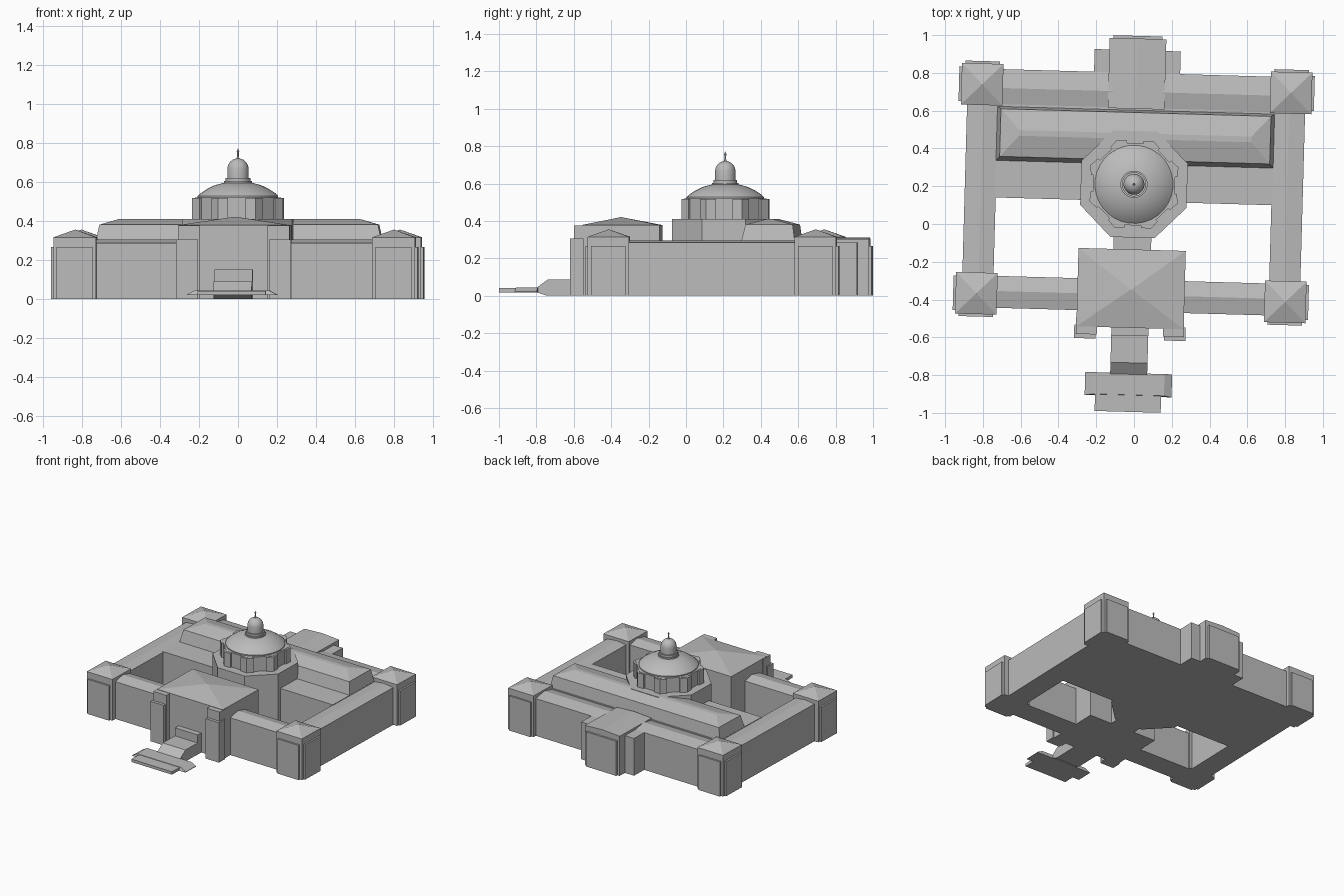
import bpy, bmesh, math

cube = bpy.data.objects.get("Cube")
if cube:
    bpy.data.objects.remove(cube, do_unlink=True)

TURN = -0.028   # whole building stands slightly turned on its plot
CX = -0.006     # centre line of the plan

stone = bpy.data.materials.new("grey stone")
stone.use_nodes = True
GREY = (0.5, 0.5, 0.5, 1)
stone.diffuse_color = GREY
stone.node_tree.nodes["Principled BSDF"].inputs["Base Color"].default_value = GREY


def finish(name, bm):
    bmesh.ops.remove_doubles(bm, verts=bm.verts, dist=1e-5)
    bmesh.ops.recalc_face_normals(bm, faces=bm.faces)
    me = bpy.data.meshes.new(name)
    bm.to_mesh(me)
    bm.free()
    ob = bpy.data.objects.new(name, me)
    bpy.context.collection.objects.link(ob)
    me.materials.append(stone)
    ob.rotation_euler.z = TURN
    return ob


def loft(name, rings):
    """Closed solid through a stack of equally long point rings."""
    bm = bmesh.new()
    rows = [[bm.verts.new(p) for p in ring] for ring in rings]
    n = len(rows[0])
    for a, b in zip(rows, rows[1:]):
        for i in range(n):
            j = (i + 1) % n
            bm.faces.new((a[i], a[j], b[j], b[i]))
    bm.faces.new(rows[0])
    bm.faces.new(rows[-1])
    bmesh.ops.dissolve_degenerate(bm, dist=1e-5, edges=bm.edges)
    return finish(name, bm)


def rect(x0, x1, y0, y1, z):
    return [(CX + x0, y0, z), (CX + x1, y0, z), (CX + x1, y1, z), (CX + x0, y1, z)]


def block(name, x0, x1, y0, y1, z0, z1, roof=None, ridge=None):
    """Box; roof = ridge height, ridge = (x0, x1, y0, y1) of the roof top."""
    rings = [rect(x0, x1, y0, y1, z0), rect(x0, x1, y0, y1, z1)]
    if roof:
        rings.append(rect(*ridge, roof))
    return loft(name, rings)


def ngon(radius, z, cy, sides=8):
    return [(CX + radius * math.cos(math.tau * (i + .5) / sides),
             cy + radius * math.sin(math.tau * (i + .5) / sides), z) for i in range(sides)]


# Front and back wings with gable roofs
block("back_wing", -.72, .72, .61, .8, 0, .285, .305, (-.72, .72, .7, .7))
for s, side in ((-1, "right"), (1, "left")):
    x0, x1 = sorted((s * .28, s * .72))
    block(side + "_front_wing", x0, x1, -.464, -.295, 0, .285, .305, (x0, x1, -.375, -.375))
    # Side wing
    x0, x1 = sorted((s * .73, s * .895))
    block(side + "_side_wing", x0, x1, -.29, .62, 0, .285, .294, (s * .81, s * .81, -.29, .62))

    # Corner towers with pyramid roofs and shallow outer panels
    for cy, t, end in ((-.39, -1, "front"), (.717, 1, "back")):
        name = f"{side}_{end}_tower"
        c, h = s * .818, .11
        block(name, c - h, c + h, cy - h, cy + h, 0, .315, .355, (c, c, cy, cy))
        x0, x1 = sorted((c, c + s * .123))
        block(name + "_side_panel", x0, x1, cy - .092, cy + .092, 0, .265)
        y0, y1 = sorted((cy, cy + t * .123))
        block(name + "_end_panel", c - .092, c + .092, y0, y1, 0, .265)

    # Piers of the entrance pavilion
    x0, x1 = sorted((s * .175, s * .286))
    block(side + "_entrance_pier", x0, x1, -.59, -.5, 0, .375)
    x0, x1 = sorted((s * .182, s * .295))
    block(side + "_pier_panel", x0, x1, -.612, -.54, 0, .305)

# Cross hall with raised tapering upper storey and hipped roof
block("hall", -.735, .735, .12, .615, 0, .29)
loft("hall_roof", [rect(-.735, .735, .315, .603, .285), rect(-.715, .715, .338, .59, .38),
                   rect(-.615, .615, .45, .48, .41)])

# Entrance pavilion, link and porch
block("entrance_pavilion", -.284, .284, -.55, -.135, 0, .378, .42, (-.005, .005, -.35, -.345))
block("link", -.1, .1, -.15, 0, 0, .29)
block("porch", -.098, .098, -.592, -.54, 0, .15)

# Back pavilion with shoulders
block("back_pavilion", -.15, .15, .61, .982, 0, .303, .312, (0, 0, .61, .982))
block("back_panel", -.13, .13, .9, .996, 0, .265)
block("back_shoulders", -.228, .228, .78, .92, 0, .285)

# Ramp and forecourt
PATH = [(-.55, 0), (-.74, 0), (-.8, .02), (-.8, .04), (-.735, .088), (-.55, .088)]
loft("ramp", [[(CX + x, y, z) for y, z in PATH] for x in (-.098, .098)])
loft("forecourt", [rect(-.23, .23, -.912, -.79, .018), rect(-.23, .23, -.912, -.79, .022),
                   rect(-.19, .19, -.905, -.79, .043)])
block("forecourt_front", -.175, .175, -.995, -.9, .018, .04)

# Octagonal crossing and drum
DY = .21
loft("crossing", [ngon(.305, 0, DY), ngon(.305, .41, DY)])
loft("drum", [ngon(.235, .4, DY), ngon(.235, .52, DY)])

# Drum piers, one wedge at each corner
bm = bmesh.new()
for i in range(8):
    a = math.tau * (i + .5) / 8
    plan = [(.2, -.035), (.229, -.047), (.252, 0), (.229, .047), (.2, .035)]
    rows = []
    for z in (.4, .518):
        rows.append([bm.verts.new((CX + r * math.cos(a) - w * math.sin(a),
                                   DY + r * math.sin(a) + w * math.cos(a), z)) for r, w in plan])
    for j in range(5):
        k = (j + 1) % 5
        bm.faces.new((rows[0][j], rows[0][k], rows[1][k], rows[1][j]))
    bm.faces.new(rows[0])
    bm.faces.new(rows[1])
finish("drum_piers", bm)


def lathe(name, profile):
    ob = loft(name, [ngon(r, z, DY, 32) for r, z in profile])
    bpy.ops.object.select_all(action='DESELECT')
    ob.select_set(True)
    bpy.context.view_layer.objects.active = ob
    bpy.ops.object.shade_smooth_by_angle(angle=math.radians(35))


# Dome, lantern and finial
lathe("dome", [(.207, .515), (.207, .528), (.19, .543), (.16, .563), (.12, .582), (.08, .593), (.05, .597)])
lathe("lantern", [(.072, .585), (.072, .604), (.064, .604), (.064, .62), (.055, .62), (.055, .668),
                  (.051, .686), (.041, .702), (.026, .714), (.008, .72)])
lathe("finial", [(.008, .715), (.004, .735), (.004, .748), (.007, .755), (.004, .762), (.001, .77)])
